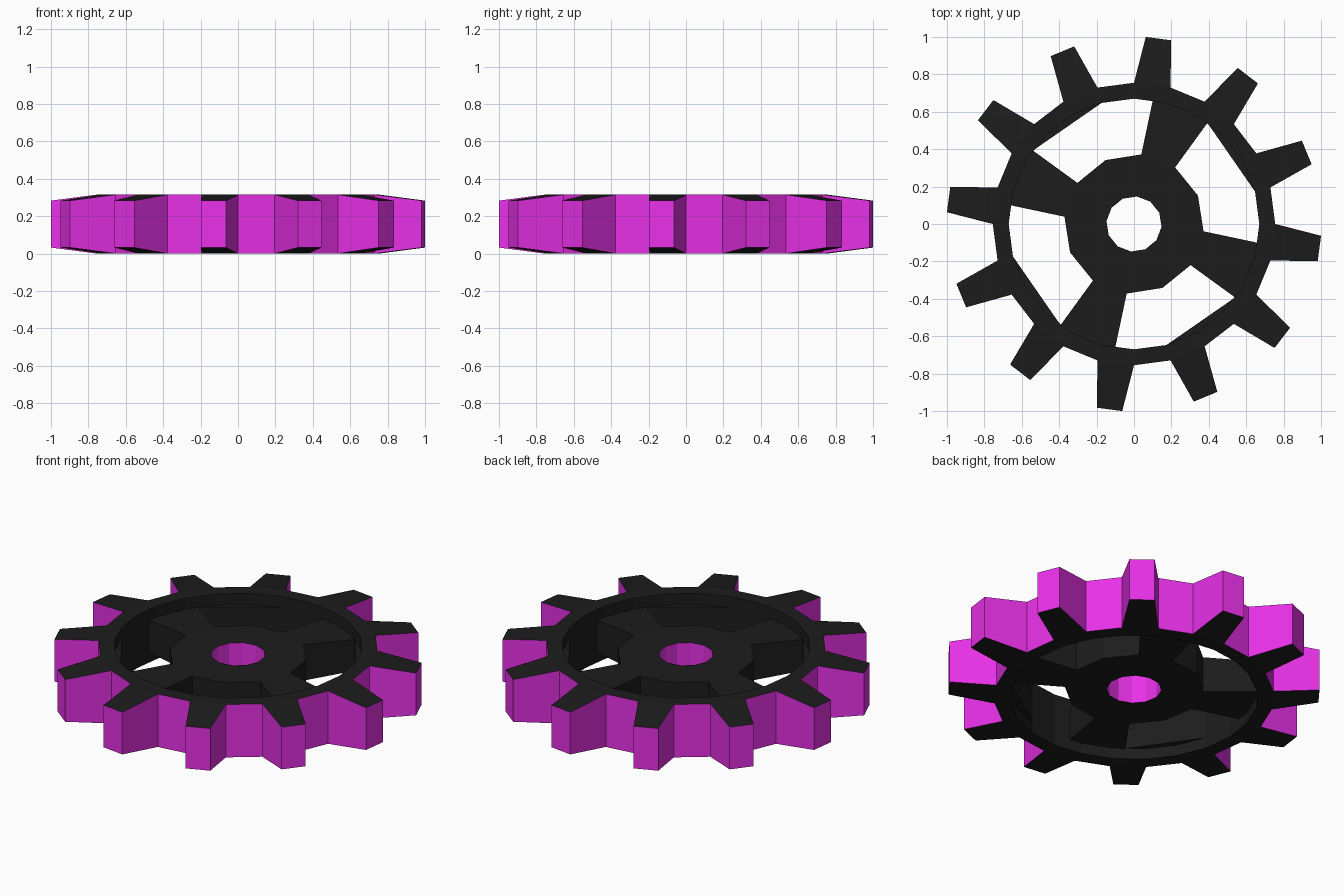
import bpy, bmesh
from math import radians, cos, sin

if "Cube" in bpy.data.objects:
    bpy.data.objects.remove(bpy.data.objects["Cube"])

TOP, H = 0.315, 0.1575          # full height and mid plane


def material(name, rgb):
    m = bpy.data.materials.new(name)
    m.diffuse_color = (*rgb, 1)
    m.use_nodes = True
    m.node_tree.nodes["Principled BSDF"].inputs["Base Color"].default_value = m.diffuse_color
    return m


black = material("black_face", (0.012, 0.012, 0.012))
magenta = material("magenta_edge", (0.8, 0.03, 0.8))


def pol(r, deg, z):
    a = radians(deg)
    return (r * cos(a), r * sin(a), z)


def build(name, faces):
    """faces: list of (points, material index); shared corners are welded."""
    bm = bmesh.new()
    for pts, mi in faces:
        f = bm.faces.new([bm.verts.new(p) for p in pts])
        f.material_index = mi
    bmesh.ops.remove_doubles(bm, verts=bm.verts, dist=1e-4)
    bmesh.ops.recalc_face_normals(bm, faces=bm.faces)
    me = bpy.data.meshes.new(name)
    bm.to_mesh(me)
    bm.free()
    me.materials.append(black)
    me.materials.append(magenta)
    ob = bpy.data.objects.new(name, me)
    bpy.context.collection.objects.link(ob)
    return ob


def mirrored_caps(pts, mi=0):
    """A top face and its copy mirrored about the mid plane."""
    return [(pts, mi), ([(x, y, TOP - z) for x, y, z in reversed(pts)], mi)]


def wall(p, q, mi):
    """Vertical wall below the top edge p-q, down to the mirrored edge."""
    return ([p, q, (q[0], q[1], TOP - q[2]), (p[0], p[1], TOP - p[2])], mi)


# Toothed rim: 24 segments, every other one carries a tapered tooth
R_IN, R_ROOT, R_TIP, TIP_Z = 0.67, 0.755, 1.002, 0.283
rim = []
for i in range(24):
    a0, a1 = i * 15, i * 15 + 15
    i0, i1 = pol(R_IN, a0, TOP), pol(R_IN, a1, TOP)
    o0, o1 = pol(R_ROOT, a0, TOP), pol(R_ROOT, a1, TOP)
    rim += mirrored_caps([i0, o0, o1, i1])
    rim.append(wall(i1, i0, 0))
    if i % 2:
        mid = a0 + 7.5
        t0, t1 = pol(R_TIP, mid - 3.9, TIP_Z), pol(R_TIP, mid + 3.9, TIP_Z)
        rim += mirrored_caps([o0, t0, t1, o1])
        rim += [wall(o0, t0, 1), wall(t0, t1, 1), wall(t1, o1, 1)]
    else:
        rim.append(wall(o0, o1, 1))
build("toothed_rim", rim)

# Hub: twelve-sided ring with a magenta bore
R_BORE, R_HUB, HUB_Z = 0.148, 0.374, 0.265
hub = []
for i in range(12):
    a0, a1 = 24 + i * 30, 54 + i * 30
    b0, b1 = pol(R_BORE, a0, HUB_Z), pol(R_BORE, a1, HUB_Z)
    h0, h1 = pol(R_HUB, a0, HUB_Z), pol(R_HUB, a1, HUB_Z)
    hub += mirrored_caps([b0, h0, h1, b1])
    hub.append(wall(b1, b0, 1))
    if i % 3 != 1:              # open where a spoke joins
        hub.append(wall(h0, h1, 0))
build("hub", hub)

# Four spokes, slightly thinner toward the rim, each with a slim ledge
SPOKE_Z = 0.25
for k in range(4):
    t = 90 * k
    h0, h1 = pol(R_HUB, 54 + t, HUB_Z), pol(R_HUB, 84 + t, HUB_Z)
    o0, o1 = pol(0.682, 54 + t, SPOKE_Z), pol(0.682, 81.3 + t, SPOKE_Z)
    m = pol(0.70, 67.5 + t, SPOKE_Z)
    build(f"spoke_{k + 1}", mirrored_caps([h0, o0, m, o1, h1])
          + [wall(h0, o0, 0), wall(o1, h1, 0)])
    arc = [pol(R_IN, a + t, SPOKE_Z) for a in (15, 30, 45)]
    end = pol(0.668, 54 + t, SPOKE_Z)
    build(f"rim_ledge_{k + 1}", mirrored_caps(arc + [end])
          + [wall(end, arc[0], 0)])
